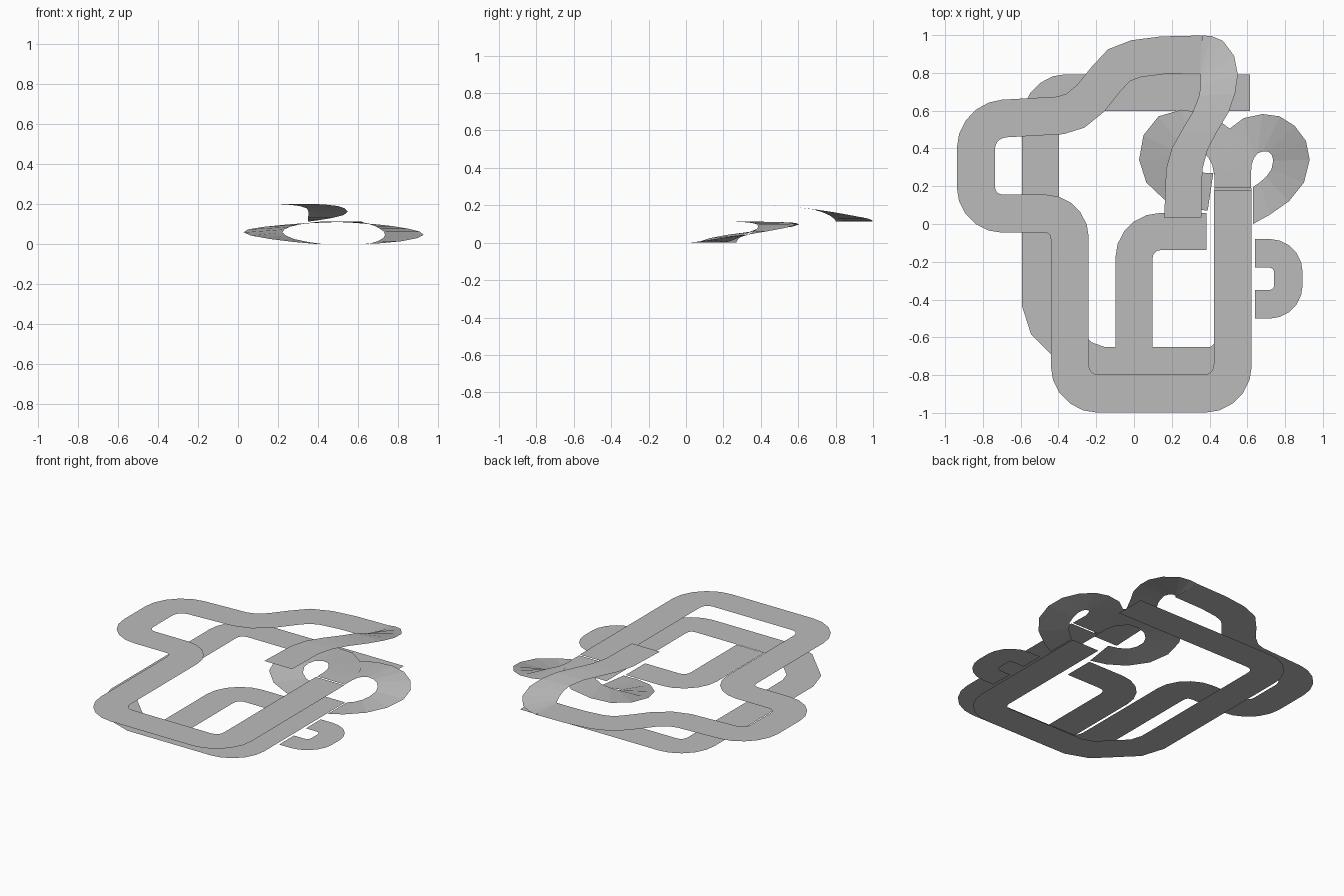
import bpy, math
from mathutils import Vector

asphalt = bpy.data.materials.new("asphalt_grey")
asphalt.diffuse_color = (0.5, 0.5, 0.5, 1)


def ribbon(name, rows):
    """Zero-thickness road from rows of (left point, right point), facing up."""
    verts, faces = [], []
    for a, b in rows:
        verts += [a, b]
    for i in range(len(rows) - 1):
        f = [2 * i, 2 * i + 1, 2 * i + 3, 2 * i + 2]
        p = [Vector(verts[k]) for k in f]
        if (p[2] - p[0]).cross(p[3] - p[1]).z < 0:
            f.reverse()
        faces.append(f)
    me = bpy.data.meshes.new(name)
    me.from_pydata(verts, [], faces)
    me.materials.append(asphalt)
    ob = bpy.data.objects.new(name, me)
    bpy.context.collection.objects.link(ob)
    return ob


def road(name, pts, width, z):
    """Flat road along a centre line; a third number rounds that corner."""
    path = []
    for i, p in enumerate(pts):
        c = Vector(p[:2])
        if len(p) == 2:
            path.append(c)
            continue
        u = (Vector(pts[i - 1][:2]) - c).normalized() * p[2]
        v = (Vector(pts[i + 1][:2]) - c).normalized() * p[2]
        for k in range(6):
            t = math.pi / 2 * k / 5
            path.append(c + u * (1 - math.sin(t)) + v * (1 - math.cos(t)))
    rows = []
    for i, c in enumerate(path):
        d0 = (c - path[max(i - 1, 0)]).normalized()
        d1 = (path[min(i + 1, len(path) - 1)] - c).normalized()
        d = (d0 + d1).normalized()
        n = Vector((-d.y, d.x))
        ref = d1 if d1.length else d0
        n *= width / 2 / max(d.dot(ref), 0.5)
        rows.append(((c.x + n.x, c.y + n.y, z), (c.x - n.x, c.y - n.y, z)))
    return ribbon(name, rows)


def ramp(name, rows):
    """Sloped road from rows of outer x, y, inner x, y, height."""
    return ribbon(name, [((a, b, z), (c, d, z)) for a, b, c, d, z in rows])


# ground level roads
road("ground_road", [(0.615, 0.695), (-0.495, 0.695, 0.14),
                     (-0.495, -0.42), (-0.46, -0.53), (-0.37, -0.62),
                     (-0.28, -0.71), (-0.17, -0.75),
                     (0.525, -0.75, 0.13), (0.525, 0.19)], 0.195, 0)
road("middle_branch", [(0, -0.65), (0, -0.04, 0.14), (0.385, -0.04)], 0.195, 0)
road("side_loop", [(0.64, -0.155), (0.817, -0.155, 0.1),
                   (0.817, -0.425, 0.1), (0.64, -0.425)], 0.15, 0)

# raised road
road("raised_road", [(0.523, 0.18), (0.523, -0.898, 0.15), (-0.34, -0.898, 0.15),
                     (-0.34, 0.055, 0.13), (-0.837, 0.055, 0.14),
                     (-0.837, 0.55, 0.15), (-0.39, 0.575), (-0.31, 0.6),
                     (-0.23, 0.665), (-0.15, 0.765), (-0.08, 0.84),
                     (0.01, 0.875), (0.15, 0.893), (0.36, 0.898)], 0.2, 0.113)

# climbing bend to the top bridge
ramp("bridge_ramp", [
    (0.36, 0.998, 0.35, 0.80, 0.113), (0.41, 0.995, 0.35, 0.80, 0.120),
    (0.47, 0.97, 0.351, 0.79, 0.130), (0.53, 0.89, 0.352, 0.77, 0.145),
    (0.55, 0.79, 0.352, 0.73, 0.163), (0.535, 0.69, 0.345, 0.68, 0.178),
    (0.50, 0.59, 0.31, 0.59, 0.190), (0.44, 0.49, 0.25, 0.49, 0.197),
    (0.39, 0.395, 0.20, 0.40, 0.2), (0.362, 0.29, 0.17, 0.29, 0.2),
    (0.357, 0.035, 0.16, 0.035, 0.2)])

# right spiral, from the ground road up to the raised road
ramp("right_spiral", [
    (0.63, 0.0, 0.63, 0.195, 0), (0.72, 0.05, 0.665, 0.22, 0.004),
    (0.82, 0.12, 0.70, 0.25, 0.014), (0.90, 0.22, 0.728, 0.29, 0.03),
    (0.93, 0.34, 0.737, 0.335, 0.045), (0.91, 0.44, 0.73, 0.365, 0.062),
    (0.85, 0.52, 0.71, 0.383, 0.077), (0.77, 0.57, 0.685, 0.385, 0.09),
    (0.68, 0.582, 0.655, 0.375, 0.1), (0.58, 0.56, 0.635, 0.35, 0.106),
    (0.50, 0.50, 0.622, 0.31, 0.11), (0.44, 0.39, 0.62, 0.27, 0.112),
    (0.425, 0.30, 0.62, 0.24, 0.113), (0.425, 0.19, 0.62, 0.19, 0.113)])

# left spiral
ramp("left_spiral", [
    (0.39, 0.07, 0.42, 0.27, 0), (0.28, 0.085, 0.35, 0.272, 0.01),
    (0.16, 0.13, 0.28, 0.285, 0.025), (0.065, 0.22, 0.24, 0.31, 0.042),
    (0.027, 0.34, 0.222, 0.35, 0.058), (0.05, 0.47, 0.232, 0.38, 0.073),
    (0.13, 0.57, 0.26, 0.402, 0.086), (0.25, 0.605, 0.31, 0.41, 0.098),
    (0.40, 0.585, 0.36, 0.39, 0.106), (0.50, 0.51, 0.395, 0.35, 0.11),
    (0.575, 0.42, 0.415, 0.31, 0.112), (0.61, 0.32, 0.425, 0.26, 0.113),
    (0.62, 0.19, 0.425, 0.19, 0.113)])
